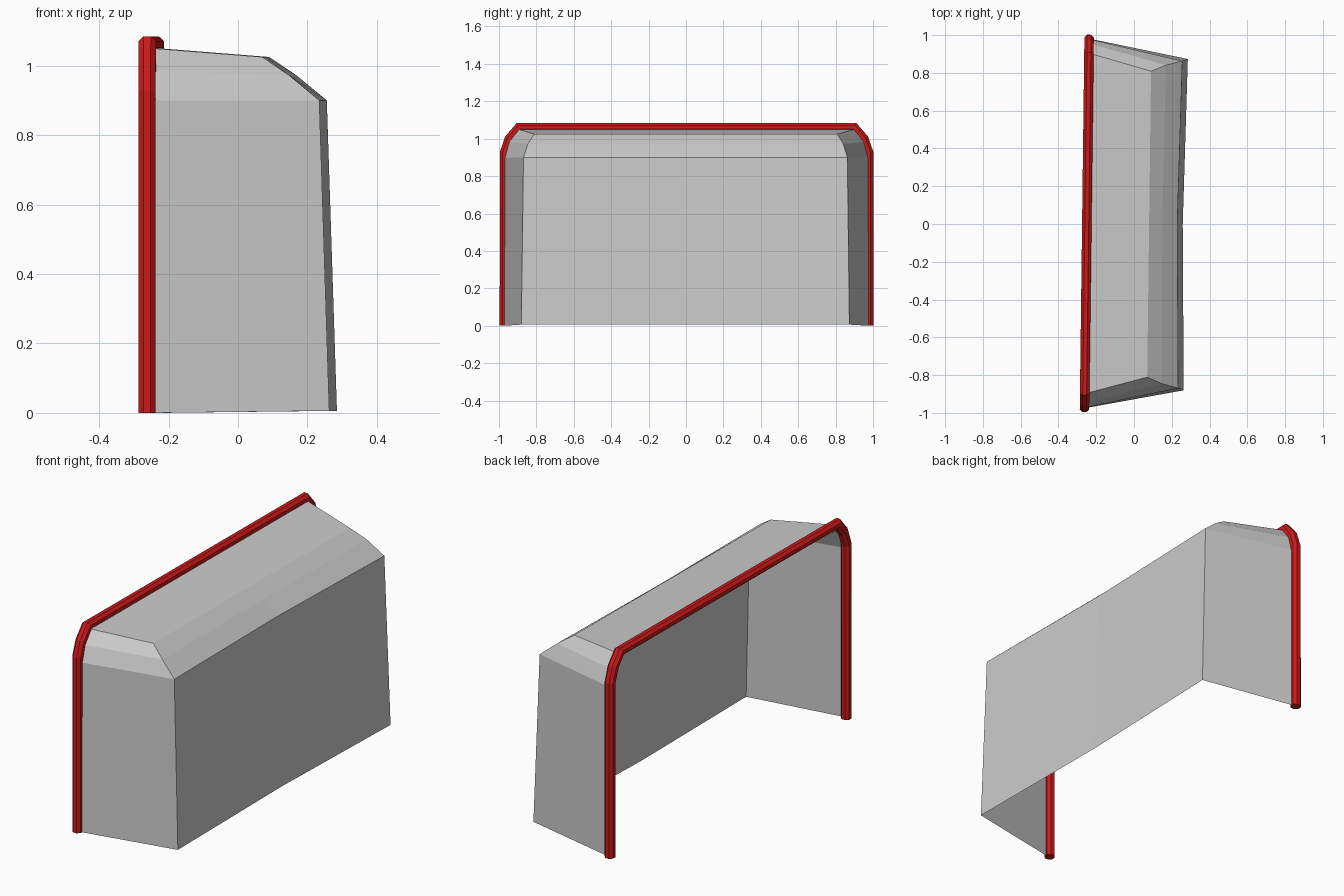
import bpy, bmesh
from mathutils import Matrix

if "Cube" in bpy.data.objects:
    bpy.data.objects.remove(bpy.data.objects["Cube"])

YAW = Matrix.Rotation(-0.0125, 4, 'Z')  # whole goal sits slightly turned

red = bpy.data.materials.new("red_paint")
red.diffuse_color = (0.6, 0.01, 0.01, 1)
red.use_nodes = True
red.node_tree.nodes["Principled BSDF"].inputs["Base Color"].default_value = red.diffuse_color

# Goal frame: one octagonal tube, bent at both upper corners
half = [(0.974, 0.0), (0.974, 0.925), (0.948, 1.0), (0.897, 1.062)]
path = half + [(-y, z) for y, z in reversed(half)]
curve = bpy.data.curves.new("goal_frame", 'CURVE')
curve.dimensions = '3D'
curve.bevel_depth = 0.027
curve.bevel_resolution = 2
curve.use_fill_caps = True
spline = curve.splines.new('POLY')
spline.points.add(len(path) - 1)
spline.use_smooth = False
for p, (y, z) in zip(spline.points, path):
    p.co = (-0.25, y, z, 1)
    p.tilt = 0.3927
frame = bpy.data.objects.new("goal_frame", curve)
frame.matrix_world = YAW
curve.materials.append(red)
bpy.context.collection.objects.link(frame)

# Net: front rim and rear outline share rows, from floor up to roof
rim = [(-0.237, 0.976, 0.0), (-0.237, 0.973, 0.9), (-0.237, 0.95, 0.985), (-0.237, 0.898, 1.05)]
rear = [(0.274, 0.877, 0.006), (0.245, 0.866, 0.9), (0.158, 0.843, 0.972), (0.08, 0.81, 1.025)]
sag = [0.016, 0.016, 0.008, 0.0]  # back sheet dips inward at the middle

bm = bmesh.new()


def row(points, s=1):
    return [bm.verts.new((x, y * s, z)) for x, y, z in points]


def strip(a, b):
    for i in range(len(a) - 1):
        bm.faces.new((a[i], b[i], b[i + 1], a[i + 1]))


middle = row([(x - d, 0, z) for (x, y, z), d in zip(rear, sag)])
rims, rears = [], []
for s in (1, -1):
    f, r = row(rim, s), row(rear, s)
    strip(f, r)
    strip(r, middle)
    rims.append(f)
    rears.append(r)
# Roof sheet
mid_front = bm.verts.new((-0.237, 0, 1.05))
for f, r in zip(rims, rears):
    bm.faces.new((f[3], r[3], middle[3], mid_front))
bmesh.ops.recalc_face_normals(bm, faces=bm.faces)
mesh = bpy.data.meshes.new("net")
bm.to_mesh(mesh)
bm.free()
net = bpy.data.objects.new("net", mesh)
net.matrix_world = YAW
bpy.context.collection.objects.link(net)
